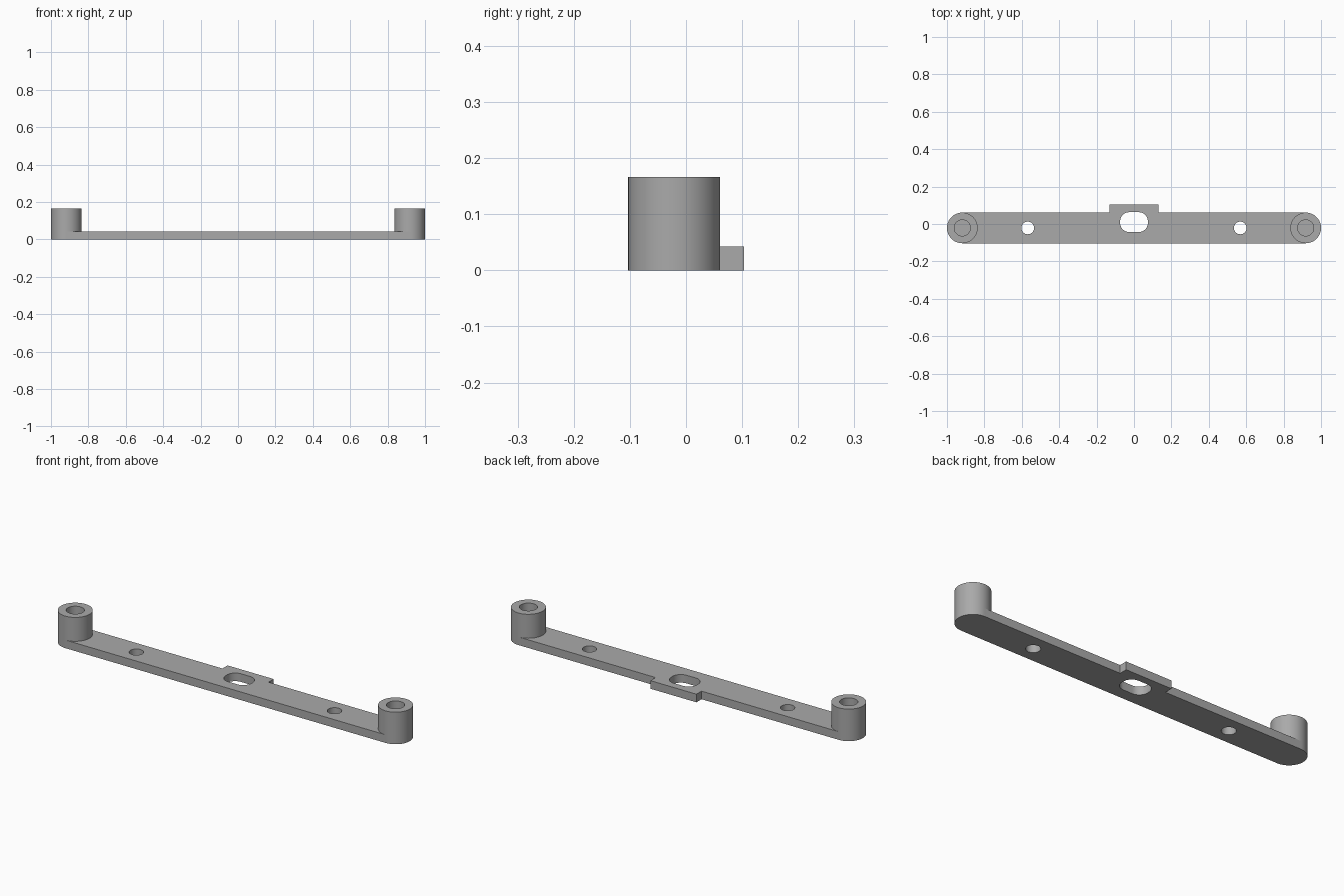
import bpy, bmesh
from math import sin, cos, pi, radians

cube = bpy.data.objects.get("Cube")
if cube:
    bpy.data.objects.remove(cube, do_unlink=True)

CY = -0.021       # centre line of the bar
R = 0.082         # rounded end and boss radius
END = 1 - R       # boss centre
THICK = 0.042
TOP = 0.166

grey = bpy.data.materials.new("plain_grey")
grey.use_nodes = True
colour = (0.4, 0.4, 0.4, 1)
grey.diffuse_color = colour
grey.node_tree.nodes["Principled BSDF"].inputs["Base Color"].default_value = colour


def arc(x, y, r, start, end, n):
    """Points on an arc, angles in degrees."""
    angles = [radians(start + (end - start) * i / n) for i in range(n + 1)]
    return [(x + r * cos(a), y + r * sin(a)) for a in angles]


def rounded_slot(y, half_x, half_y, r):
    pts = []
    for k, (sx, sy) in enumerate([(1, 1), (-1, 1), (-1, -1), (1, -1)]):
        pts += arc(sx * (half_x - r), y + sy * (half_y - r), r, 90 * k, 90 * k + 90, 12)
    return pts


def finish(obj):
    obj.data.materials.clear()
    obj.data.materials.append(grey)
    bpy.ops.object.select_all(action='DESELECT')
    obj.select_set(True)
    bpy.context.view_layer.objects.active = obj
    bpy.ops.object.shade_smooth_by_angle(angle=radians(30))


def plate(name, loops, height):
    """Extrude a flat outline; later loops become holes."""
    curve = bpy.data.curves.new(name, 'CURVE')
    curve.dimensions = '2D'
    curve.fill_mode = 'BOTH'
    curve.extrude = height / 2
    for loop in loops:
        spline = curve.splines.new('POLY')
        spline.points.add(len(loop) - 1)
        for p, (x, y) in zip(spline.points, loop):
            p.co = (x, y, 0, 1)
        spline.use_cyclic_u = True
    obj = bpy.data.objects.new(name, curve)
    bpy.context.collection.objects.link(obj)
    obj.location.z = height / 2
    bpy.ops.object.select_all(action='DESELECT')
    obj.select_set(True)
    bpy.context.view_layer.objects.active = obj
    bpy.ops.object.convert(target='MESH')
    obj = bpy.context.object
    bm = bmesh.new()
    bm.from_mesh(obj.data)
    bmesh.ops.remove_doubles(bm, verts=bm.verts, dist=0.0001)
    bmesh.ops.recalc_face_normals(bm, faces=bm.faces)
    bm.to_mesh(obj.data)
    bm.free()
    finish(obj)


def boss(name, x):
    """Lathe a hollow post standing on the bar end."""
    bm = bmesh.new()
    profile = [(R, THICK), (R, TOP), (0.043, TOP), (0.043, THICK)]
    verts = [bm.verts.new((r, 0, z)) for r, z in profile]
    edges = [bm.edges.new(pair) for pair in zip(verts, verts[1:])]
    bmesh.ops.spin(bm, geom=verts + edges, cent=(0, 0, 0), axis=(0, 0, 1),
                   angle=2 * pi, steps=64, use_merge=True)
    bmesh.ops.remove_doubles(bm, verts=bm.verts, dist=0.0001)
    bmesh.ops.recalc_face_normals(bm, faces=bm.faces)
    # Outward check on the top rim
    if any(f.normal.z < -0.5 for f in bm.faces):
        bmesh.ops.reverse_faces(bm, faces=bm.faces)
    mesh = bpy.data.meshes.new(name)
    bm.to_mesh(mesh)
    bm.free()
    obj = bpy.data.objects.new(name, mesh)
    obj.location = (x, CY, 0)
    bpy.context.collection.objects.link(obj)
    finish(obj)


# Bar with rounded ends, rear tab, centre slot and two screw holes
outline = arc(END, CY, R, -90, 90, 32)
outline += [(0.132, CY + R), (0.132, 0.103), (-0.132, 0.103), (-0.132, CY + R)]
outline += arc(-END, CY, R, 90, 270, 32)
holes = [arc(s * 0.568, CY, 0.034, 0, 348.75, 31) for s in (-1, 1)]
plate("mounting_bar", [outline, rounded_slot(0.01, 0.074, 0.053, 0.048)] + holes, THICK)

# Hollow posts at both ends
for side, s in (("left", 1), ("right", -1)):
    boss(side + "_post", s * END)
